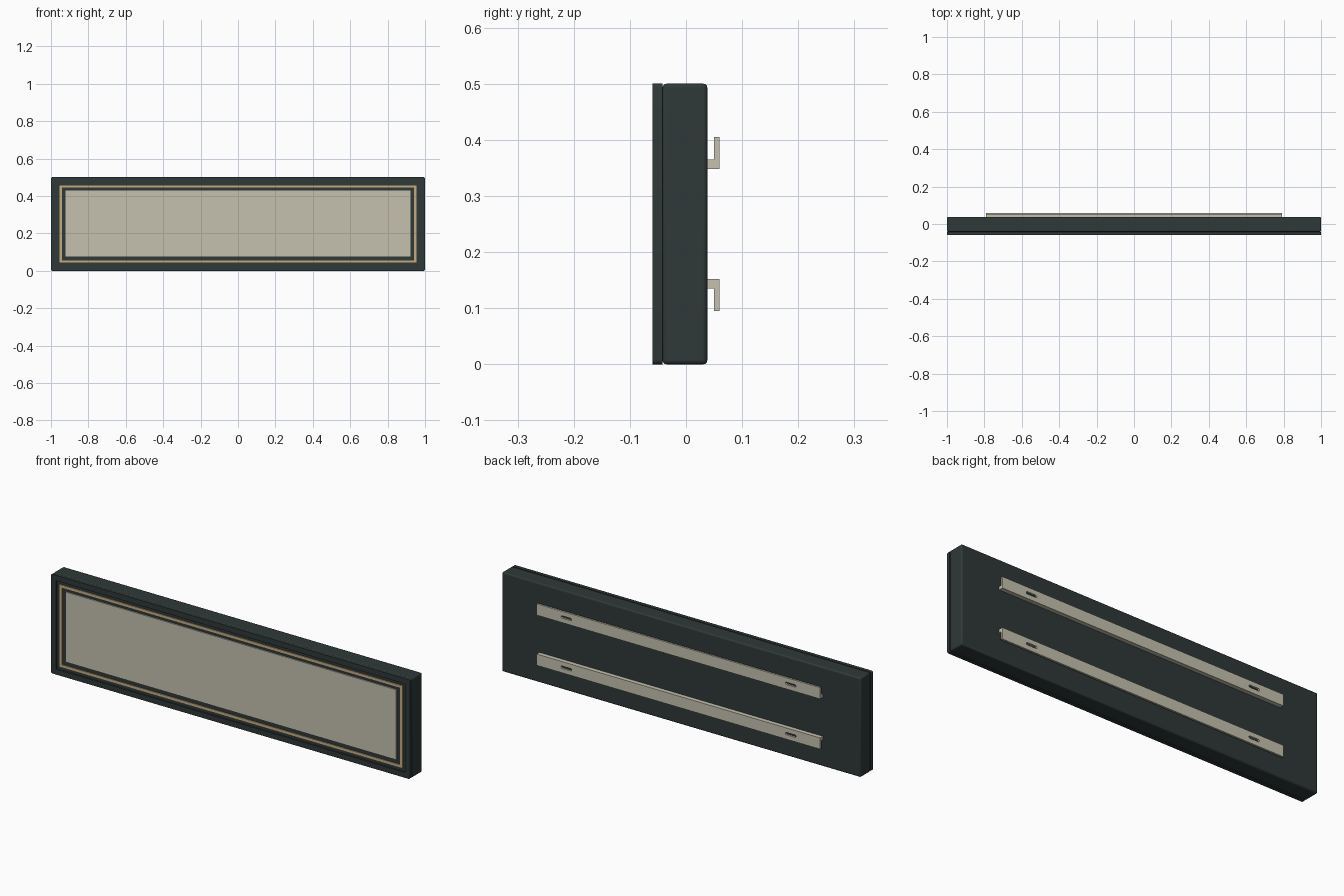
import bpy
import math

cube = bpy.data.objects.get("Cube")
if cube:
    bpy.data.objects.remove(cube)


def material(name, rgb, rough=0.6):
    m = bpy.data.materials.new(name)
    m.use_nodes = True
    m.diffuse_color = (*rgb, 1)
    node = next(n for n in m.node_tree.nodes if n.type == 'BSDF_PRINCIPLED')
    node.inputs["Base Color"].default_value = (*rgb, 1)
    node.inputs["Roughness"].default_value = rough
    return m


DARK = material("dark slate", (0.028, 0.040, 0.040))
PALE = material("pale stone", (0.56, 0.53, 0.43))
GOLD = material("soft gold", (0.56, 0.41, 0.22))

MID = 0.25  # height of the centre line


def rounded(w, h, r=0.0, cx=0.0, cz=MID, steps=4):
    """Outline of a rectangle with half sizes w, h and corner radius r."""
    if r == 0:
        return [(cx + w, cz + h), (cx - w, cz + h), (cx - w, cz - h), (cx + w, cz - h)]
    pts = []
    for i, (sx, sz) in enumerate([(1, 1), (-1, 1), (-1, -1), (1, -1)]):
        for k in range(steps + 1):
            a = math.pi / 2 * (i + k / steps)
            pts.append((cx + sx * (w - r) + r * math.cos(a),
                        cz + sz * (h - r) + r * math.sin(a)))
    return pts


def plate(name, loops, y0, y1, mat, bevel=0.0):
    """Upright plate from y0 to y1; loops after the first are holes."""
    curve = bpy.data.curves.new(name, 'CURVE')
    curve.dimensions = '2D'
    curve.fill_mode = 'BOTH'
    curve.extrude = (y1 - y0) / 2
    for loop in loops:
        s = curve.splines.new('POLY')
        s.points.add(len(loop) - 1)
        for p, (x, z) in zip(s.points, loop):
            p.co = (x, z, 0, 1)
        s.use_cyclic_u = True
    curve.materials.append(mat)
    ob = bpy.data.objects.new(name, curve)
    bpy.context.collection.objects.link(ob)
    ob.location.y = (y0 + y1) / 2
    ob.rotation_euler.x = math.pi / 2
    bpy.ops.object.select_all(action='DESELECT')
    ob.select_set(True)
    bpy.context.view_layer.objects.active = ob
    bpy.ops.object.convert(target='MESH')
    ob = bpy.context.view_layer.objects.active
    bpy.ops.object.shade_smooth_by_angle(angle=math.radians(35))
    if bevel:
        b = ob.modifiers.new("soft edges", 'BEVEL')
        b.width = bevel
        b.segments = 3
        b.limit_method = 'ANGLE'
    return ob


def box(name, x, y0, y1, z0, z1, mat, bevel=0.0):
    bpy.ops.mesh.primitive_cube_add(size=1, location=(0, (y0 + y1) / 2, (z0 + z1) / 2))
    ob = bpy.context.object
    ob.name = name
    ob.scale = (2 * x, y1 - y0, z1 - z0)
    bpy.ops.object.transform_apply(location=False, rotation=False, scale=True)
    ob.data.materials.append(mat)
    if bevel:
        b = ob.modifiers.new("soft edges", 'BEVEL')
        b.width = bevel
        b.segments = 3
        bpy.ops.object.shade_smooth_by_angle(angle=math.radians(35))
    return ob


# Housing with softened edges
box("housing", 1.0, -0.042, 0.038, 0.0, 0.5, DARK, bevel=0.007)

# Stepped front frame
plate("frame_rim", [rounded(1.0, 0.25, 0.008), rounded(0.973, 0.223)], -0.06, -0.042, DARK)
plate("frame_backing", [rounded(0.975, 0.225)], -0.052, -0.040, DARK)

# Thin inlay around the raised display panel
plate("inlay_trim", [rounded(0.955, 0.207), rounded(0.942, 0.194)], -0.056, -0.050, GOLD)
box("front_panel", 0.922, -0.058, -0.050, 0.076, 0.429, PALE)

# Two angled mounting rails on the back, mirrored about the centre line
for side, name in ((1, "upper"), (-1, "lower")):
    flange_z = MID + side * 0.1265
    foot_z = MID + side * 0.1065
    slots = [rounded(0.03, 0.006, 0.006, cx=sx * 0.625, cz=flange_z) for sx in (-1, 1)]
    plate(name + "_rail_flange", [rounded(0.79, 0.0285, cz=flange_z)] + slots,
          0.05, 0.06, PALE)
    box(name + "_rail_foot", 0.79, 0.037, 0.05, foot_z - 0.0085, foot_z + 0.0085, PALE)
